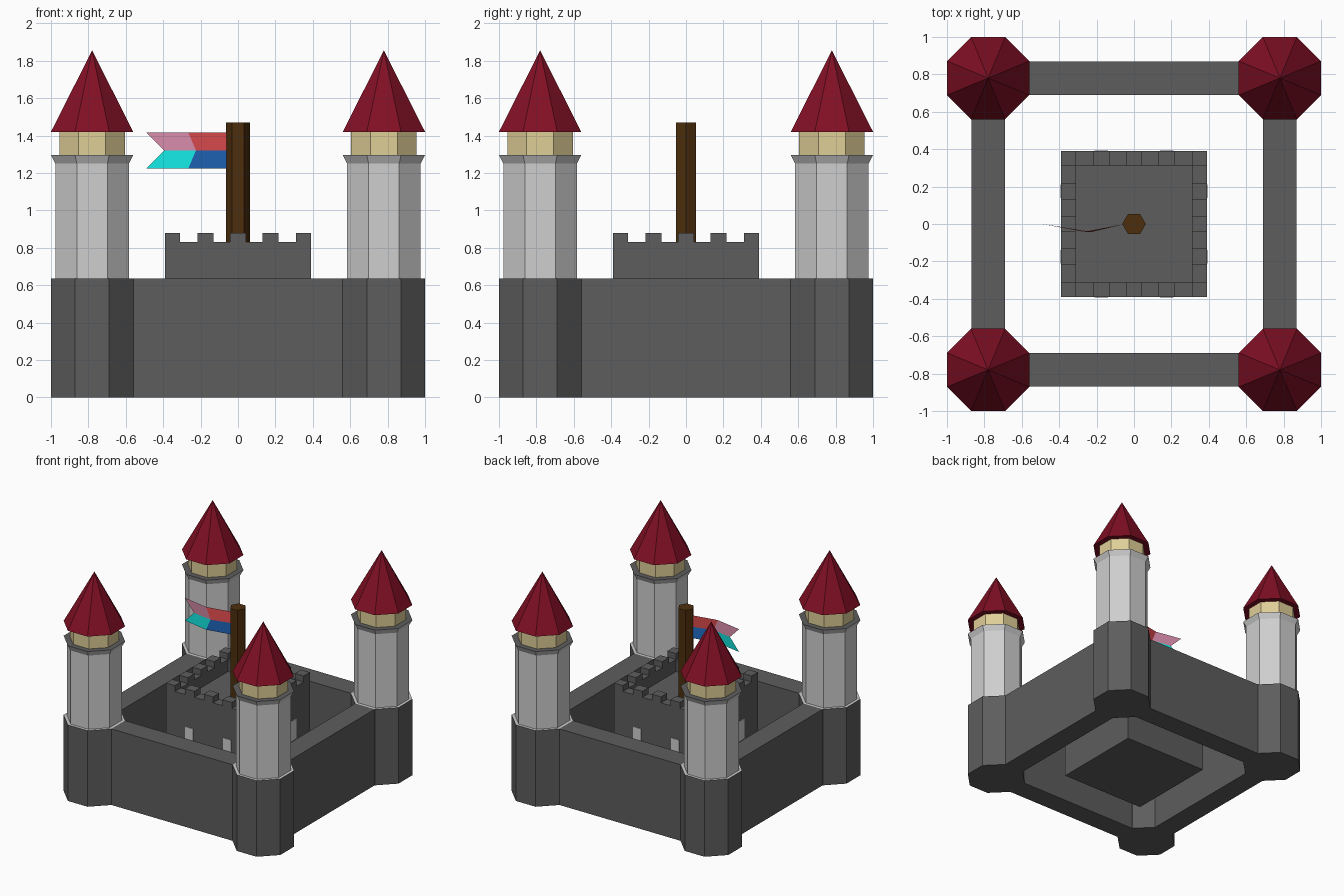
import bpy, bmesh, math

if "Cube" in bpy.data.objects:
    bpy.data.objects.remove(bpy.data.objects["Cube"])


def mat(name, r, g, b):
    m = bpy.data.materials.new(name)
    m.diffuse_color = (r, g, b, 1)
    m.use_nodes = True
    m.node_tree.nodes["Principled BSDF"].inputs["Base Color"].default_value = m.diffuse_color
    return m


STONE = mat("dark_stone", 0.11, 0.11, 0.11)
PALE = mat("pale_stone", 0.62, 0.62, 0.62)
CREAM = mat("cream_plaster", 0.74, 0.62, 0.31)
ROOF = mat("crimson_roof", 0.22, 0.005, 0.018)
WOOD = mat("brown_wood", 0.075, 0.028, 0.004)
RED = mat("flag_red", 0.72, 0.07, 0.076)
PINK = mat("flag_pink", 0.70, 0.27, 0.41)
BLUE = mat("flag_blue", 0.014, 0.138, 0.51)
CYAN = mat("flag_cyan", 0.007, 0.80, 0.76)


def finish(name, bm, mats, fix=True):
    if fix:
        bmesh.ops.recalc_face_normals(bm, faces=bm.faces)
    me = bpy.data.meshes.new(name)
    bm.to_mesh(me)
    bm.free()
    for m in mats:
        me.materials.append(m)
    ob = bpy.data.objects.new(name, me)
    bpy.context.collection.objects.link(ob)
    return ob


def turned(name, cx, cy, sides, profile, mats, phase, top_mat=0):
    """Stack of polygon rings; profile = (circumradius, z); radius 0 makes a tip."""
    bm = bmesh.new()
    rings = []
    for r, z in profile:
        n = sides if r else 1
        rings.append([bm.verts.new((cx + r * math.cos(phase + math.tau * k / sides),
                                    cy + r * math.sin(phase + math.tau * k / sides), z))
                      for k in range(n)])
    for a, b in zip(rings, rings[1:]):
        for k in range(sides):
            n = (k + 1) % sides
            bm.faces.new((a[k], a[n], b[0]) if len(b) == 1 else (a[k], a[n], b[n], b[k]))
    bm.faces.new(rings[0][::-1])
    if len(rings[-1]) > 1:
        bm.faces.new(rings[-1]).material_index = top_mat
    return finish(name, bm, mats, True)


def box(name, lo, hi, m):
    bm = bmesh.new()
    bmesh.ops.create_cube(bm, size=1)
    for v in bm.verts:
        v.co = [(lo[i] + hi[i]) / 2 + v.co[i] * (hi[i] - lo[i]) for i in range(3)]
    return finish(name, bm, [m])


# Corner towers: stone base with pale ledge, pale shaft with flared rim, cream band, roof
K = 1 / math.cos(math.pi / 8)
P8 = math.pi / 8
T = 0.78
WALL_H = 0.635
for sx, fx in ((-1, "left"), (1, "right")):
    for sy, fy in ((-1, "front"), (1, "back")):
        n, x, y = f"{fy}_{fx}", sx * T, sy * T
        turned(f"tower_base_{n}", x, y, 8, [(0.22 * K, 0), (0.22 * K, WALL_H)],
               [STONE, PALE], P8, 1)
        turned(f"tower_shaft_{n}", x, y, 8,
               [(0.197 * K, WALL_H), (0.197 * K, 1.25), (0.22 * K, 1.295)],
               [PALE, STONE], P8, 1)
        turned(f"tower_band_{n}", x, y, 8, [(0.175 * K, 1.295), (0.175 * K, 1.42)],
               [CREAM], P8)
        turned(f"tower_roof_{n}", x, y, 8, [(0.22 * K, 1.42), (0, 1.855)], [ROOF], P8)

# Curtain walls between the towers
for s, a, b in ((-1, "front", "left"), (1, "back", "right")):
    lo, hi = sorted((s * 0.69, s * 0.87))
    box(f"wall_{a}", (-0.56, lo, 0), (0.56, hi, WALL_H), STONE)
    box(f"wall_{b}", (lo, -0.56, 0), (hi, 0.56, WALL_H), STONE)

# Keep: stepped height grid, sunken roof inside a crenellated parapet
FLOOR = 0.73
E = [-0.39, -0.31, -0.217, -0.13, -0.043, 0.043, 0.13, 0.217, 0.31, 0.39]


def height(i, j):
    if not (0 <= i <= 8 and 0 <= j <= 8):
        return 0
    if i in (0, 8) or j in (0, 8):
        return 0.83 if (i + j) % 2 else 0.88
    return FLOOR


bm = bmesh.new()


def quad(*pts):
    bm.faces.new([bm.verts.new(p) for p in pts])


for i in range(9):
    for j in range(9):
        x0, x1, y0, y1, h = E[i], E[i + 1], E[j], E[j + 1], height(i, j)
        quad((x0, y0, h), (x1, y0, h), (x1, y1, h), (x0, y1, h))
        # side drops towards each lower neighbour
        for di, dj, p, q in ((0, -1, (x0, y0), (x1, y0)), (1, 0, (x1, y0), (x1, y1)),
                             (0, 1, (x1, y1), (x0, y1)), (-1, 0, (x0, y1), (x0, y0))):
            g = height(i + di, j + dj)
            if g < h:
                quad((*p, g), (*q, g), (*q, h), (*p, h))
quad((E[0], E[0], 0), (E[0], E[9], 0), (E[9], E[9], 0), (E[9], E[0], 0))
finish("keep", bm, [STONE], fix=False)

# Keep windows: two pale plates on each side
for s in (-1, 1):
    for c in (-0.175, 0.175):
        lo, hi = sorted((s * 0.389, s * 0.394))
        box("keep_window", (c - 0.037, lo, 0.40), (c + 0.037, hi, 0.565), PALE)
        box("keep_window", (lo, c - 0.037, 0.40), (hi, c + 0.037, 0.565), PALE)

# Flagpole
turned("flagpole", 0, 0, 6, [(0.063, FLOOR), (0.063, 1.47)], [WOOD], 0)

# Swallow-tailed flag with a fold, four coloured panels
bm = bmesh.new()
rows = []
for z, fold, tip, fy, ty in ((1.225, -0.265, -0.49, -0.042, 0.0),
                             (1.32, -0.225, -0.395, -0.042, -0.015),
                             (1.415, -0.265, -0.49, -0.042, 0.0)):
    rows.append([bm.verts.new(p) for p in ((-0.05, 0, z), (fold, fy, z), (tip, ty, z))])
for r in range(2):
    for c in range(2):
        f = bm.faces.new((rows[r][c + 1], rows[r][c], rows[r + 1][c], rows[r + 1][c + 1]))
        f.material_index = 2 * r + c
finish("flag", bm, [BLUE, CYAN, RED, PINK], fix=False)
